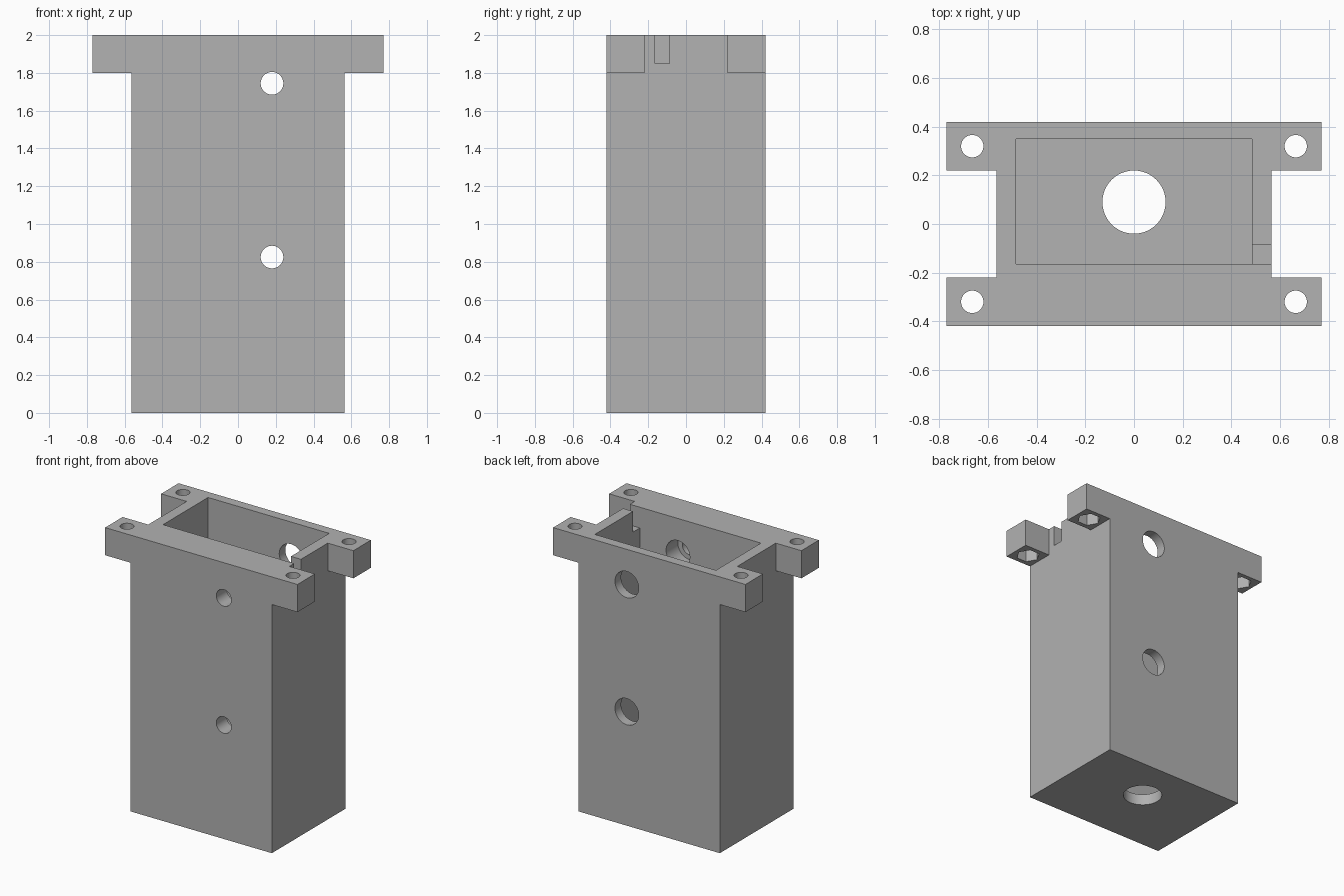
import bpy, math

cube = bpy.data.objects.get("Cube")
if cube:
    bpy.data.objects.remove(cube, do_unlink=True)

grey = bpy.data.materials.new("grey_plastic")
grey.use_nodes = True
colour = (0.445, 0.445, 0.445, 1)
grey.diffuse_color = colour
grey.node_tree.nodes["Principled BSDF"].inputs["Base Color"].default_value = colour


def box(name, low, high):
    bpy.ops.mesh.primitive_cube_add(size=1, location=[(a + b) / 2 for a, b in zip(low, high)])
    ob = bpy.context.object
    ob.name = name
    ob.scale = [b - a for a, b in zip(low, high)]
    bpy.ops.object.transform_apply(location=True, rotation=True, scale=True)
    ob.data.materials.append(grey)
    return ob


def rod(name, radius, start, end, sides=48):
    """Cylinder along y or z between two points."""
    along_y = start[1] != end[1]
    length = math.dist(start, end)
    bpy.ops.mesh.primitive_cylinder_add(
        vertices=sides, radius=radius, depth=length,
        location=[(a + b) / 2 for a, b in zip(start, end)],
        rotation=(math.pi / 2 if along_y else 0, 0, 0 if along_y or sides > 6 else math.pi / 6))
    ob = bpy.context.object
    ob.name = name
    bpy.ops.object.transform_apply(location=True, rotation=True, scale=True)
    ob.data.materials.append(grey)
    return ob


def combine(target, tool, operation="DIFFERENCE"):
    mod = target.modifiers.new(tool.name, "BOOLEAN")
    mod.operation, mod.solver, mod.object = operation, "EXACT", tool
    bpy.context.view_layer.objects.active = target
    bpy.ops.object.modifier_apply(modifier=mod.name)
    bpy.data.objects.remove(tool, do_unlink=True)


# Main box with the front and back mounting flanges
housing = box("housing", (-0.565, -0.42, 0), (0.565, 0.42, 2))
for side in (-1, 1):
    y0, y1 = sorted((side * 0.22, side * 0.42))
    combine(housing, box("flange", (-0.77, y0, 1.8), (0.77, y1, 2)), "UNION")

# Open cavity, cable notch and hole in the floor
combine(housing, box("cavity", (-0.485, -0.165, 0.08), (0.485, 0.35, 2.2)))
combine(housing, box("notch", (0.4, -0.165, 1.85), (0.7, -0.087, 2.2)))
combine(housing, rod("floor_hole", 0.13, (0, 0.09, -0.1), (0, 0.09, 0.2)))

# Screw holes through the front, widened from the back
for z in (0.825, 1.745):
    combine(housing, rod("screw_hole", 0.06, (0.18, -0.6, z), (0.18, 0, z)))
    combine(housing, rod("head_hole", 0.095, (0.18, -0.3, z), (0.18, 0.6, z)))

# Flange corner holes with hexagonal nut pockets underneath
for x in (-0.665, 0.665):
    for y in (-0.32, 0.32):
        combine(housing, rod("bolt_hole", 0.046, (x, y, 1.7), (x, y, 2.2)))
        combine(housing, rod("nut_pocket", 0.079, (x, y, 1.7), (x, y, 1.9), 6))

bpy.ops.object.select_all(action="DESELECT")
housing.select_set(True)
bpy.context.view_layer.objects.active = housing
bpy.ops.object.shade_smooth_by_angle(angle=math.radians(30))
